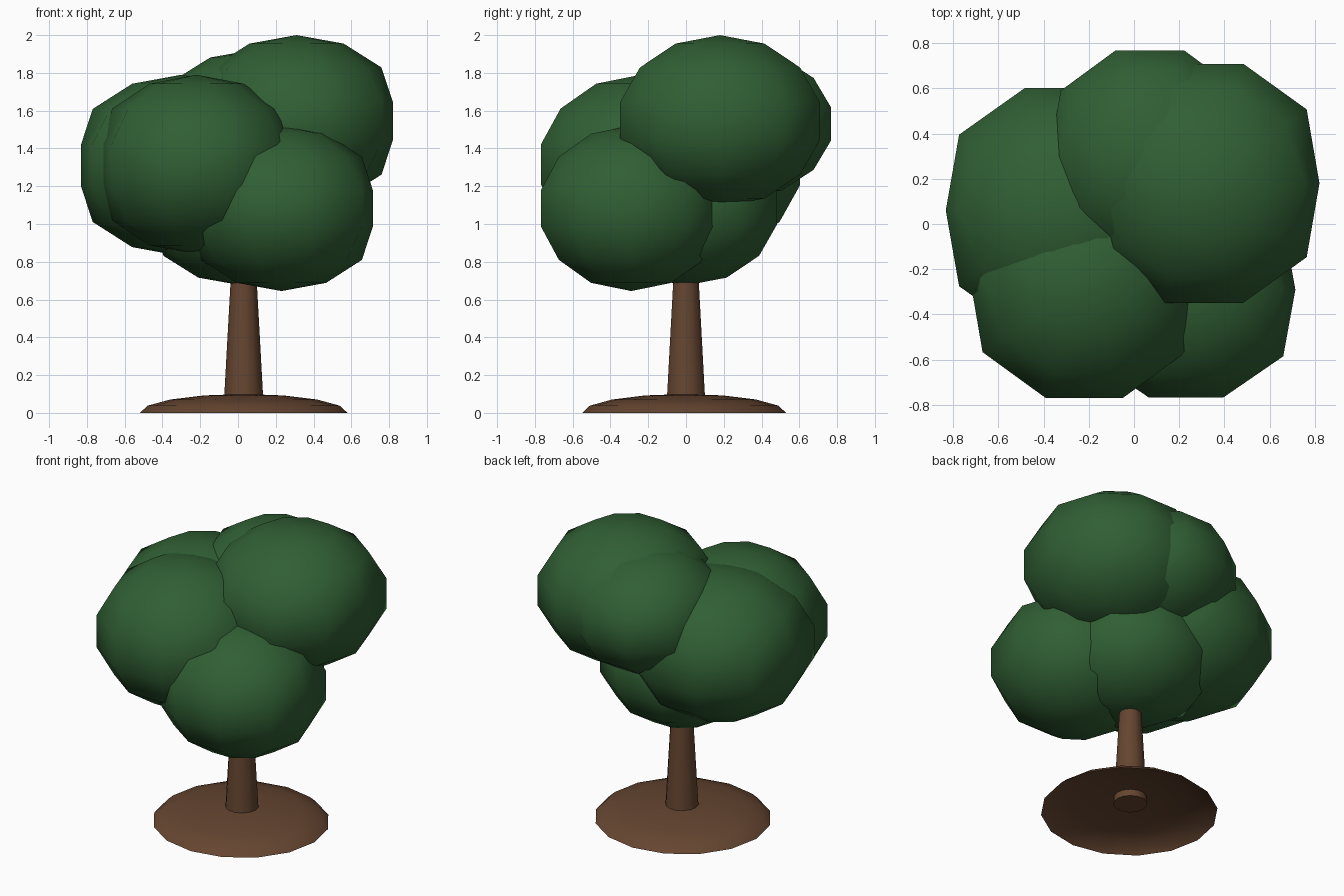
import bpy
import bmesh
from math import sin, cos, pi, radians
from mathutils import Vector

cube = bpy.data.objects.get("Cube")
if cube:
    bpy.data.objects.remove(cube, do_unlink=True)


def material(name, color):
    mat = bpy.data.materials.new(name)
    mat.use_nodes = True
    mat.diffuse_color = color
    bsdf = next(n for n in mat.node_tree.nodes if n.type == 'BSDF_PRINCIPLED')
    bsdf.inputs["Base Color"].default_value = color
    return mat


leaf_green = material("leaf green", (0.03, 0.115, 0.034, 1))
bark_brown = material("bark brown", (0.13, 0.06, 0.03, 1))


def lathe(name, profile, sides, mat, center, scale=(1, 1, 1), flatten=1.0):
    """Spin a (radius, height) profile round z, then scale and place it."""
    bm = bmesh.new()
    verts = [bm.verts.new((r, 0, z)) for r, z in profile]
    edges = [bm.edges.new(pair) for pair in zip(verts, verts[1:])]
    bmesh.ops.spin(bm, geom=verts + edges, cent=(0, 0, 0), axis=(0, 0, 1),
                   angle=2 * pi, steps=sides)
    bmesh.ops.remove_doubles(bm, verts=bm.verts, dist=0.0005)
    bmesh.ops.recalc_face_normals(bm, faces=bm.faces)
    for v in bm.verts:
        # Slightly flattened left and right sides
        if abs(v.co.y) < 0.01 and abs(v.co.z) < 0.3:
            v.co.x *= flatten
        v.co = Vector(a * s + c for a, s, c in zip(v.co, scale, center))
    mesh = bpy.data.meshes.new(name)
    bm.to_mesh(mesh)
    bm.free()
    mesh.materials.append(mat)
    obj = bpy.data.objects.new(name, mesh)
    bpy.context.collection.objects.link(obj)
    bpy.ops.object.select_all(action='DESELECT')
    obj.select_set(True)
    bpy.context.view_layer.objects.active = obj
    bpy.ops.object.shade_smooth_by_angle(angle=radians(60))
    return obj


def arc(start, end, steps):
    """Points of a unit circle between two latitudes."""
    lats = [start + (end - start) * i / steps for i in range(steps + 1)]
    return [(max(cos(a), 0), sin(a)) for a in lats]


# Open earth mound and tapered trunk
lathe("earth_mound", arc(0, pi / 2, 4), 16, bark_brown,
      (0.03, -0.01, 0), (0.55, 0.54, 0.1))
lathe("trunk", [(0, 0.05), (0.105, 0.05), (0.058, 0.9), (0, 0.9)], 14,
      bark_brown, (0.03, 0, 0))

# Leaf clumps: name, center, radii
clumps = [
    ("front_left_clump", (0.23, -0.29, 1.083), (0.545, 0.515, 0.438)),
    ("top_clump", (0.31, 0.18, 1.545), (0.575, 0.57, 0.455)),
    ("front_right_clump", (-0.22, -0.24, 1.315), (0.57, 0.57, 0.475)),
    ("right_clump", (-0.30, 0.06, 1.31), (0.60, 0.585, 0.48)),
    ("back_clump", (0.07, 0.30, 1.53), (0.50, 0.505, 0.39)),
    ("low_middle_clump", (0.02, 0, 1.09), (0.53, 0.52, 0.415)),
]
for name, center, radii in clumps:
    lathe(name, arc(-pi / 2, pi / 2, 7), 10, leaf_green, center, radii,
          flatten=0.91)
